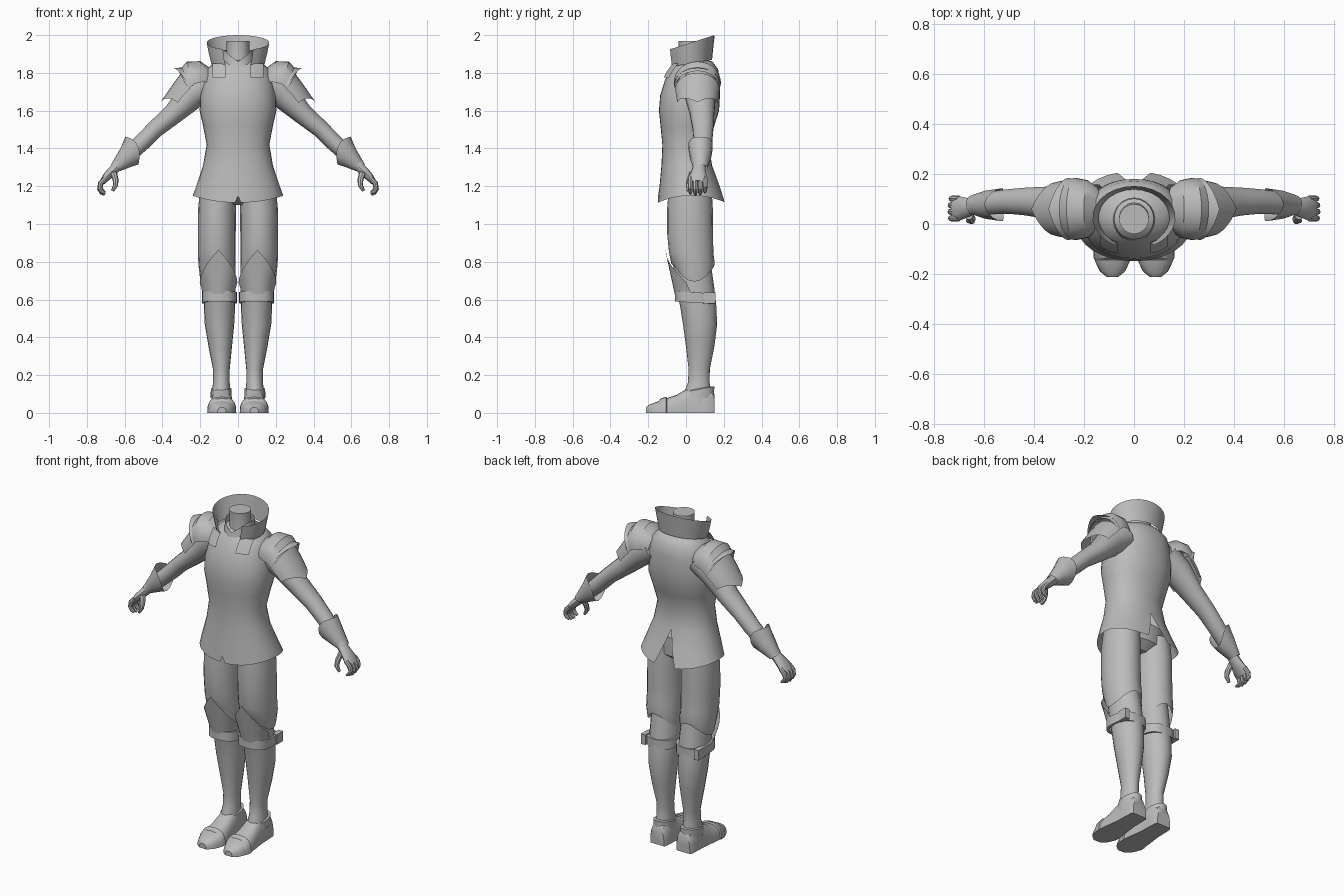
import bpy, bmesh, math
from mathutils import Vector

if "Cube" in bpy.data.objects:
    bpy.data.objects.remove(bpy.data.objects["Cube"])

grey = bpy.data.materials.new("plain grey")
grey.diffuse_color = (0.5, 0.5, 0.5, 1)
grey.use_nodes = True
grey.node_tree.nodes["Principled BSDF"].inputs["Base Color"].default_value = grey.diffuse_color
PI = math.pi


def finish(name, bm, mirror=False, angle=35):
    bmesh.ops.remove_doubles(bm, verts=bm.verts, dist=0.0005)
    bmesh.ops.recalc_face_normals(bm, faces=bm.faces)
    me = bpy.data.meshes.new(name)
    bm.to_mesh(me)
    bm.free()
    me.materials.append(grey)
    ob = bpy.data.objects.new(name, me)
    bpy.context.collection.objects.link(ob)
    bpy.ops.object.select_all(action='DESELECT')
    ob.select_set(True)
    bpy.context.view_layer.objects.active = ob
    bpy.ops.object.shade_smooth_by_angle(angle=math.radians(angle))
    if mirror:
        ob.modifiers.new("Mirror", 'MIRROR').use_mirror_merge = False
    return ob


def loft(bm, rings, closed=True, cap0=False, cap1=False):
    vs = [[bm.verts.new(p) for p in r] for r in rings]
    n = len(vs[0])
    for a, b in zip(vs, vs[1:]):
        for i in range(n if closed else n - 1):
            j = (i + 1) % n
            bm.faces.new((a[i], a[j], b[j], b[i]))
    if cap0:
        bm.faces.new(vs[0])
    if cap1:
        bm.faces.new(vs[-1])


def angles(n, a=0.0, b=None):
    """Closed circle of n angles, or n angles from a to b inclusive."""
    if b is None:
        return [2 * PI * i / n for i in range(n)]
    return [a + (b - a) * i / (n - 1) for i in range(n)]


def power(c, p):
    return math.copysign(abs(c) ** p, c)


def ring(ts, z, cx, hw, yf, yb, p=1.0):
    """Level outline; angle 0 is the back, PI the front. z may be a rule of the angle."""
    m, h = (yf + yb) / 2, (yb - yf) / 2
    return [Vector((cx + hw * power(math.sin(t), p), m + h * power(math.cos(t), p),
                    z(t) if callable(z) else z)) for t in ts]


def tube(bm, path, n=12, cap0=False, cap1=False):
    """Limb through (x, y, z, radius in xz, radius in y)."""
    rings = []
    for i, (x, y, z, ru, rv) in enumerate(path):
        a, b = path[max(i - 1, 0)], path[min(i + 1, len(path) - 1)]
        d = Vector((b[0] - a[0], 0, b[2] - a[2])).normalized()
        u = Vector((-d.z, 0, d.x))
        rings.append([Vector((x, y, z)) + u * ru * math.cos(t) + Vector((0, rv * math.sin(t), 0))
                      for t in angles(n)])
    loft(bm, rings, True, cap0, cap1)


# Tunic: flared skirt, split at the back, small notch at the front
base = angles(33, 0, 2 * PI)
tunic = [(1.115, .24, -.148, .21, .25), (1.2, .222, -.14, .18, .13), (1.31, .185, -.13, .138, 0),
         (1.42, .166, -.125, .12, 0), (1.52, .185, -.135, .15, 0), (1.6, .203, -.143, .175, 0),
         (1.68, .2, -.137, .18, 0), (1.76, .185, -.112, .18, 0), (1.82, .165, -.08, .17, 0),
         (1.86, .12, -.045, .14, 0), (1.88, .055, -.02, .08, 0)]
rings = []
for z, hw, yf, yb, gap in tunic:
    ts = sorted([gap + t * (1 - gap / PI) for t in base] + [PI - .05, PI + .05])
    zz = z
    if z < 1.12:
        zz = lambda t: 1.15 if abs(t - PI) < .01 else 1.113 + .037 * math.sin(t) ** 2
    rings.append(ring(ts, zz, 0, hw, yf, yb, .92))
bm = bmesh.new()
loft(bm, rings, False)
finish("tunic", bm)

# Trouser seat under the tunic
bm = bmesh.new()
loft(bm, [ring(angles(20), *r) for r in [(1.1, 0, .07, -.03, .08), (1.14, 0, .16, -.09, .13),
                                        (1.25, 0, .18, -.1, .13)]], True, True, True)
finish("trouser_seat", bm)

# Neck
bm = bmesh.new()
loft(bm, [ring(angles(16), *r) for r in [(1.8, 0, .075, -.05, .1), (1.88, 0, .06, -.035, .085),
                                        (1.97, 0, .06, -.04, .08)]], True, False, True)
finish("neck", bm)

# Shirt collar with a V at the throat
ts = angles(20)
bm = bmesh.new()
loft(bm, [ring(ts, 1.81, 0, .09, -.075, .11),
          ring(ts, lambda t: 1.86 + .06 * min(1, abs(t - PI) / 1.1), 0, .078, -.06, .1)])
finish("shirt_collar", bm)

# High standing collar, open at the front and taller at the back
ts = angles(23, -(PI - .5), PI - .5)
tilt = lambda f, b: (lambda t: f + (b - f) * (1 + math.cos(t)) / 2)
bm = bmesh.new()
loft(bm, [ring(ts, tilt(1.83, 1.87), 0, .142, -.088, .138),
          ring(ts, tilt(1.88, 1.94), 0, .156, -.095, .145),
          ring(ts, tilt(1.92, 2.0), 0, .166, -.1, .152)], False)
finish("collar", bm)

# Chest straps below the collar
bm = bmesh.new()
loft(bm, [[Vector((x, y + k, z)) for x, k in ((.065, 0), (.1, .008), (.135, .028))]
          for y, z in ((-.118, 1.775), (-.1, 1.81), (-.07, 1.85))], False)
finish("chest_strap", bm, True)


# Shoulder plates: half shells given by their top and under points
def shell(name, stations, reach=1.65, pull=0.0, cy=.06):
    ts = angles(15, -reach, reach)
    rings = []
    for tx, tz, bx, bz, rv in stations:
        c = Vector(((tx + bx) / 2, cy, (tz + bz) / 2))
        u = Vector(((tx - bx) / 2, 0, (tz - bz) / 2))
        rings.append([c + u * math.cos(t) + Vector((0, rv * math.sin(t), 0)) for t in ts])
    for i, t in enumerate(ts):
        rings[-1][i] = rings[-1][i].lerp(rings[-2][i], pull * abs(math.sin(t)))
    bm = bmesh.new()
    loft(bm, rings, False)
    finish(name, bm, True)


shell("shoulder_dome", [(.14, 1.82, .15, 1.68, .085), (.2, 1.862, .17, 1.66, .115),
                        (.27, 1.86, .2, 1.64, .125), (.315, 1.81, .22, 1.63, .118)])
shell("shoulder_flange", [(.275, 1.83, .2, 1.64, .118), (.342, 1.825, .24, 1.63, .13)], 1.6, .5)
shell("shoulder_flap", [(.3, 1.8, .2, 1.62, .118), (.345, 1.74, .235, 1.6, .112),
                        (.41, 1.645, .28, 1.55, .098)], 1.5, .55)

# Sleeve
bm = bmesh.new()
tube(bm, [(.15, .07, 1.75, .085, .09), (.24, .075, 1.69, .08, .085), (.34, .085, 1.585, .056, .066),
          (.435, .09, 1.505, .047, .056), (.5, .09, 1.44, .046, .05), (.58, .083, 1.365, .042, .046),
          (.645, .07, 1.305, .03, .036)], 14)
finish("sleeve", bm, True)

# Flared glove cuff with a point on the outer edge
bm = bmesh.new()
ts = angles(14)
rings = []
for tx, tz, bx, bz, rv in [(.597, 1.462, .527, 1.315, .066), (.62, 1.405, .56, 1.305, .057),
                           (.672, 1.315, .625, 1.28, .037)]:
    c = Vector(((tx + bx) / 2, .077, (tz + bz) / 2))
    u = Vector(((tx - bx) / 2, 0, (tz - bz) / 2))
    rings.append([c + u * math.cos(t) + Vector((0, rv * math.sin(t), 0)) for t in ts])
for i, t in enumerate(ts):
    rings[0][i] += Vector((-.04, 0, .035)) * math.sin(t) ** 2 * .8
loft(bm, rings)
finish("glove_cuff", bm, True)

# Hand with curled fingers and thumb
bm = bmesh.new()
tube(bm, [(.635, .07, 1.31, .026, .032), (.665, .066, 1.28, .026, .038),
          (.695, .062, 1.25, .022, .048), (.72, .062, 1.22, .015, .048)], 12, True, True)
for k in range(4):
    y, s = .023 + .026 * k, (.93, 1, .97, .86)[k]
    path = [(.7, 1.245, .013), (.728, 1.215, .014), (.734, 1.185, .012), (.722, 1.165, .011),
            (.705, 1.155, .007)]
    tube(bm, [(.7 + (x - .7) * s, y, 1.245 + (z - 1.245) * s, r, r) for x, z, r in path], 8, True, True)
tube(bm, [(.66, .035, 1.275, .018, .018), (.648, .02, 1.235, .016, .016),
          (.648, .012, 1.205, .013, .013), (.665, .012, 1.175, .008, .008)], 8, True, True)
finish("hand", bm, True)

# Trouser leg, its hem lower at the sides
ts = angles(20)
bm = bmesh.new()
hem = lambda t: .695 + .08 * math.cos(t) ** 2
loft(bm, [ring(ts, *r) for r in [(1.2, .105, .095, -.09, .135), (1.08, .111, .1, -.1, .142),
                                (.95, .112, .1, -.1, .143), (.85, .112, .1, -.09, .145),
                                (.79, .111, .099, -.078, .152), (hem, .107, .092, -.06, .148)]],
     True, True)
finish("trouser_leg", bm, True)

# Boot shaft
bm = bmesh.new()
loft(bm, [ring(ts, *r) for r in [(.05, .09, .052, -.02, .14), (.11, .089, .05, -.01, .135),
                                (.16, .088, .044, .01, .125), (.23, .088, .044, .014, .126),
                                (.35, .094, .062, 0, .15), (.47, .098, .078, -.016, .165),
                                (.57, .098, .083, -.032, .16), (.66, .097, .083, -.055, .15),
                                (.8, .1, .08, -.07, .13)]], True, False, True)
finish("boot_shaft", bm, True)

# Pointed knee plate
ts = angles(17, PI - 1.5, PI + 1.5)
bm = bmesh.new()
loft(bm, [ring(ts, (lambda t, f=f: .63 + f * (.06 + .175 * (1 - abs(t - PI) / 1.5))),
               .103, hw, yf, .13) for f, hw, yf in ((0, .085, -.06), (.5, .091, -.085), (1, .1, -.108))], False)
finish("knee_plate", bm, True)

# Strap below the knee with a buckle at the outer back
ts = angles(20)
bm = bmesh.new()
loft(bm, [ring(ts, lambda t, z=z: z - .008 * math.cos(t), .098, .093 - k, -.058 + k, .157 - k, .75)
          for z, k in ((.583, .015), (.583, 0), (.638, 0), (.638, .015))])
finish("knee_strap", bm, True)
bm = bmesh.new()
bmesh.ops.create_cube(bm, size=1)
for v in bm.verts:
    v.co = Vector((.176 + v.co.x * .03, .125 + v.co.y * .06, .608 + v.co.z * .06))
finish("strap_buckle", bm, True)


# Shoe: flat soled sections from toe to heel
def shoe_section(y, hw, h, cx=.086):
    pts = [Vector((cx + hw * power(math.cos(t), .7), y, h * power(math.sin(t), .75)))
           for t in angles(11, 0, PI)]
    return pts


bm = bmesh.new()
loft(bm, [shoe_section(*s) for s in [(-.212, .022, .03), (-.19, .05, .046), (-.15, .069, .06),
                                    (-.11, .073, .075), (-.05, .067, .095), (0, .06, .125),
                                    (.04, .056, .15), (.09, .055, .15), (.14, .052, .12), (.15, .045, .1)]],
     True, True, True)
finish("shoe", bm, True)
bm = bmesh.new()
loft(bm, [shoe_section(*s) for s in [(-.145, .07, .062), (-.135, .075, .076), (-.105, .077, .086),
                                    (-.1, .072, .078)]], False)
finish("toe_band", bm, True)

# Ankle collar, raised at the heel
bm = bmesh.new()
loft(bm, [ring(ts, lambda t: .08, .089, .056, -.015, .148),
          ring(ts, lambda t: .125 + .015 * math.cos(t), .089, .055, -.008, .15),
          ring(ts, lambda t: .13 + .01 * math.cos(t), .089, .045, 0, .13)])
finish("ankle_collar", bm, True)
